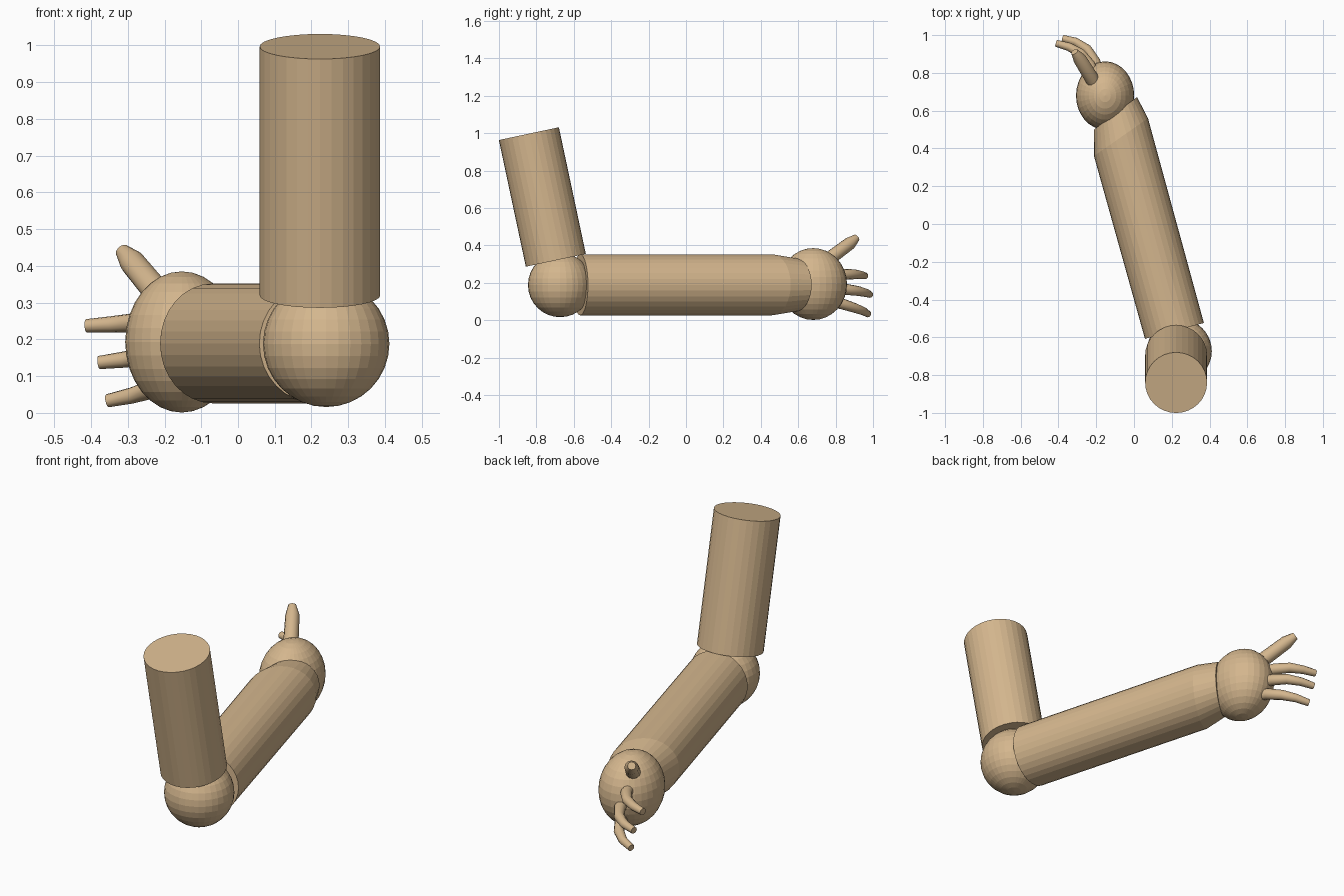
import bpy, bmesh, math
from mathutils import Vector

if "Cube" in bpy.data.objects:
    bpy.data.objects.remove(bpy.data.objects["Cube"])

skin = bpy.data.materials.new("tan skin")
skin.diffuse_color = (0.66, 0.47, 0.27, 1)
skin.use_nodes = True
skin.node_tree.nodes["Principled BSDF"].inputs["Base Color"].default_value = skin.diffuse_color


def finish(bm, name, smooth=False):
    bmesh.ops.recalc_face_normals(bm, faces=bm.faces)
    mesh = bpy.data.meshes.new(name)
    bm.to_mesh(mesh)
    bm.free()
    for p in mesh.polygons:
        p.use_smooth = smooth and len(p.vertices) == 4
    mesh.materials.append(skin)
    obj = bpy.data.objects.new(name, mesh)
    bpy.context.collection.objects.link(obj)
    return obj


def loft(name, rings, sides, smooth=False):
    """Skin elliptical rings (centre, half axis u, half axis v), capped at both ends."""
    bm = bmesh.new()
    loops = []
    for c, u, v in rings:
        loop = []
        for i in range(sides):
            a = 2 * math.pi * i / sides
            loop.append(bm.verts.new(c + u * math.cos(a) + v * math.sin(a)))
        loops.append(loop)
    for a, b in zip(loops, loops[1:]):
        for i in range(sides):
            j = (i + 1) % sides
            bm.faces.new((a[i], a[j], b[j], b[i]))
    bm.faces.new(loops[0])
    bm.faces.new(loops[-1])
    return finish(bm, name, smooth)


def ball(name, centre, radii):
    bm = bmesh.new()
    bmesh.ops.create_uvsphere(bm, u_segments=32, v_segments=16, radius=1)
    for v in bm.verts:
        v.co = Vector(centre) + Vector(a * b for a, b in zip(v.co, radii))
    return finish(bm, name)


def finger(name, points, radii):
    """Tapered tube along a path."""
    pts = [Vector(p) for p in points]
    rings = []
    for i, p in enumerate(pts):
        t = (pts[min(i + 1, len(pts) - 1)] - pts[max(i - 1, 0)]).normalized()
        u = t.cross(Vector((0, 0, 1))).normalized()
        rings.append((p, u * radii[i], u.cross(t) * radii[i]))
    return loft(name, rings, 12, True)


# Upper arm: tilted cylinder
top, bottom = Vector((0.223, -0.84, 0.997)), Vector((0.223, -0.696, 0.32))
across = Vector((0.164, 0, 0))
depth = (top - bottom).normalized().cross(Vector((1, 0, 0))) * 0.164
loft("upper_arm", [(bottom, across, depth), (top, across, depth)], 32)

# Elbow joint
ball("elbow", (0.24, -0.673, 0.188), (0.172, 0.172, 0.172))

# Forearm: each ring from its left and right edge points, wrist end cut at a slant
rings = []
for lx, ly, rx, ry, h in [(0.058, -0.608, 0.37, -0.524, 0.163),
                          (-0.212, 0.36, 0.074, 0.56, 0.163),
                          (-0.212, 0.50, 0.016, 0.672, 0.142)]:
    left, right = Vector((lx, ly, 0.189)), Vector((rx, ry, 0.189))
    rings.append(((left + right) / 2, (right - left) / 2, Vector((0, 0, h))))
loft("forearm", rings, 32)

# Palm
ball("palm", (-0.153, 0.68, 0.193), (0.154, 0.181, 0.192))

# Thumb and three fingers
finger("thumb", [(-0.18, 0.70, 0.28), (-0.23, 0.781, 0.34), (-0.288, 0.875, 0.41),
                 (-0.315, 0.912, 0.441)], [0.037, 0.037, 0.035, 0.02])
tube = [0.03, 0.029, 0.026, 0.022, 0.018]
finger("finger_upper", [(-0.20, 0.76, 0.245), (-0.235, 0.845, 0.245), (-0.285, 0.905, 0.245),
                        (-0.345, 0.938, 0.241), (-0.413, 0.957, 0.237)], tube)
finger("finger_middle", [(-0.18, 0.77, 0.172), (-0.207, 0.86, 0.164), (-0.25, 0.926, 0.155),
                         (-0.31, 0.965, 0.145), (-0.378, 0.983, 0.137)], tube)
finger("finger_lower", [(-0.17, 0.75, 0.105), (-0.195, 0.835, 0.087), (-0.235, 0.906, 0.064),
                        (-0.29, 0.95, 0.047), (-0.355, 0.973, 0.033)], tube)
